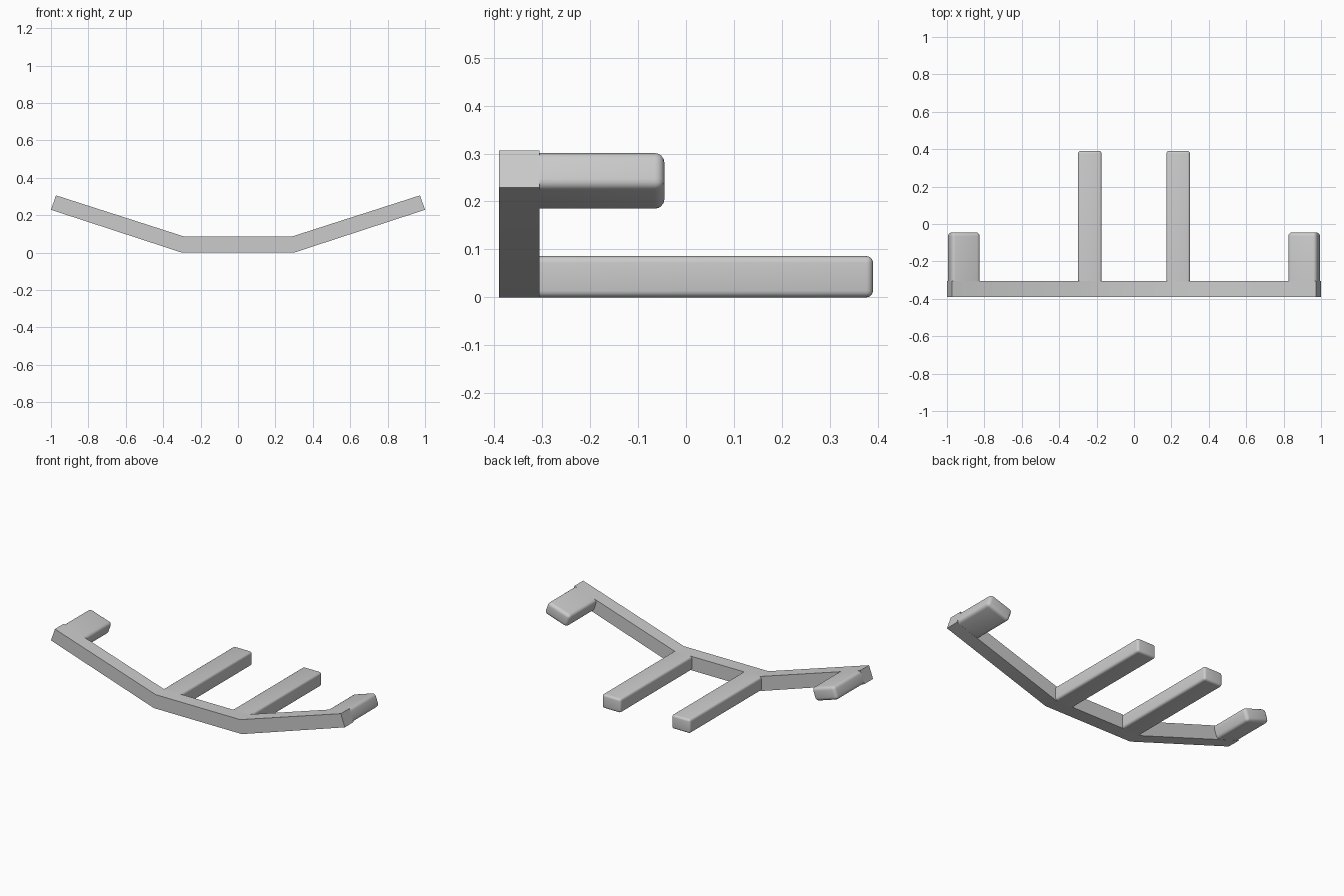
import bpy
import bmesh
from mathutils import Vector

cube = bpy.data.objects.get("Cube")
if cube:
    bpy.data.objects.remove(cube, do_unlink=True)

# Plain grey finish
grey = bpy.data.materials.new("grey")
grey.use_nodes = True
colour = (0.6, 0.6, 0.6, 1)
grey.diffuse_color = colour
grey.node_tree.nodes["Principled BSDF"].inputs["Base Color"].default_value = colour

FRONT, BACK = -0.39, -0.305


def extrude_profile(name, profile, y0, y1, rounding=0.0):
    """Extrude an xz outline along y; a rounded part is open where it meets the bar."""
    bm = bmesh.new()
    base = bm.faces.new([bm.verts.new((x, y0, z)) for x, z in profile])
    ext = bmesh.ops.extrude_face_region(bm, geom=[base], use_keep_orig=True)
    moved = [g for g in ext["geom"] if isinstance(g, bmesh.types.BMVert)]
    bmesh.ops.translate(bm, verts=moved, vec=(0, y1 - y0, 0))
    bmesh.ops.recalc_face_normals(bm, faces=bm.faces)
    if rounding:
        bmesh.ops.delete(bm, geom=[base], context="FACES_ONLY")
        edges = [e for e in bm.edges if not e.is_boundary]
        bmesh.ops.bevel(bm, geom=edges, offset=rounding, segments=4,
                        profile=0.5, affect="EDGES")
    mesh = bpy.data.meshes.new(name)
    bm.to_mesh(mesh)
    bm.free()
    mesh.materials.append(grey)
    obj = bpy.data.objects.new(name, mesh)
    bpy.context.collection.objects.link(obj)
    bpy.ops.object.select_all(action="DESELECT")
    obj.select_set(True)
    bpy.context.view_layer.objects.active = obj
    bpy.ops.object.shade_smooth_by_angle(angle=0.5)
    return obj


# Upswept crossbar: flat centre with two angled wings
tip_low, tip_high = Vector((1.0, 0.229)), Vector((0.973, 0.306))
bend_low, bend_high = Vector((0.30, 0.0)), Vector((0.288, 0.086))
right_half = [bend_low, tip_low, tip_high, bend_high]
left_half = [Vector((-p.x, p.y)) for p in reversed(right_half)]
extrude_profile("crossbar", right_half + left_half, FRONT, BACK)

# Tip blocks follow the slope of the wings
along = (tip_high - bend_high).normalized() * 0.161
tip_block = [tip_low - along, tip_low, tip_high, tip_high - along]

# Long straight prongs
prong = [(0.173, 0.0), (0.30, 0.0), (0.30, 0.086), (0.173, 0.086)]

for side, sign in (("left", 1), ("right", -1)):
    extrude_profile(side + "_tip_block", [(sign * x, z) for x, z in tip_block],
                    BACK, -0.045, 0.02)
    extrude_profile(side + "_prong", [(sign * x, z) for x, z in prong],
                    BACK, 0.39, 0.014)
